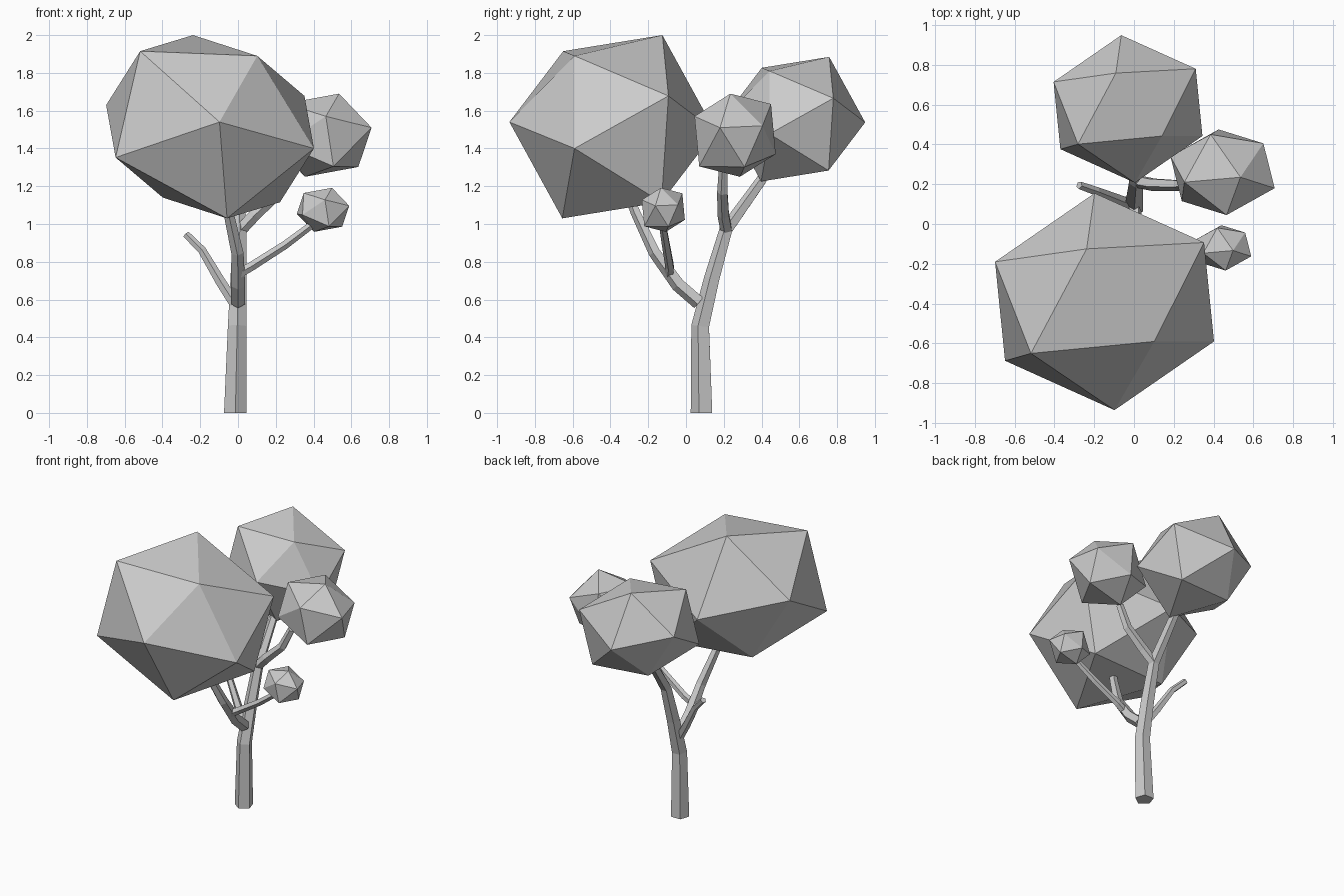
import bpy, bmesh
from math import cos, sin, pi
from mathutils import Vector

if "Cube" in bpy.data.objects:
    bpy.data.objects.remove(bpy.data.objects["Cube"])


def finish(name, bm):
    bmesh.ops.recalc_face_normals(bm, faces=bm.faces)
    mesh = bpy.data.meshes.new(name)
    bm.to_mesh(mesh)
    bm.free()
    ob = bpy.data.objects.new(name, mesh)
    bpy.context.collection.objects.link(ob)
    return ob


def limb(name, path, sides=5):
    """Tapered faceted tube; path holds (x, y, z, radius)."""
    bm = bmesh.new()
    pts = [Vector(p[:3]) for p in path]
    rings = []
    for i, p in enumerate(pts):
        t = Vector((0, 0, 0))
        if i > 0:
            t += (p - pts[i - 1]).normalized()
        if i < len(pts) - 1:
            t += (pts[i + 1] - p).normalized()
        if p.z == 0:
            t = Vector((0, 0, 1))
        q = Vector((0, 0, 1)).rotation_difference(t.normalized())
        r = path[i][3]
        ang = [2 * pi * k / sides - pi / 2 for k in range(sides)]
        rings.append([bm.verts.new(p + q @ Vector((r * cos(a), r * sin(a), 0))) for a in ang])
    for a, b in zip(rings, rings[1:]):
        for k in range(sides):
            n = (k + 1) % sides
            bm.faces.new((a[k], a[n], b[n], b[k]))
    bm.faces.new(rings[0][::-1])
    bm.faces.new(rings[-1])
    return finish(name, bm)


def foliage(name, centre, axes, scale=1.0):
    """Uneven icosahedron: six opposite vertex pairs around a centre."""
    bm = bmesh.new()
    c = Vector(centre)
    for a in axes:
        for s in (scale, -scale):
            bm.verts.new(c + s * Vector(a))
    bmesh.ops.convex_hull(bm, input=bm.verts)
    return finish(name, bm)


# Foliage: two clump shapes, each used at two sizes
big_axes = [(-.09, .265, .485), (-.55, .2, .115), (.5, .297, .163),
            (-.37, -.26, .4), (.25, -.2, .375), (.05, -.545, .025)]
small_axes = [(.09, -.025, .22), (.262, -.08, .04), (-.02, .215, -.1),
              (.205, .145, .05), (-.06, .19, .165), (.192, .05, -.168)]
foliage("front_foliage", (-.148, -.39, 1.515), big_axes)
foliage("back_foliage", (-.03, .578, 1.555), big_axes, .68)
foliage("right_foliage", (.445, .26, 1.47), small_axes)
foliage("small_foliage", (.45, -.12, 1.075), small_axes, .53)

# Trunk, bending back into the rear clump
limb("trunk", [(-.014, .088, 0, .063), (-.004, .08, .46, .052), (.003, .14, .71, .045),
               (.01, .215, .97, .038), (0, .40, 1.23, .03), (-.01, .46, 1.33, .026)])
# Branches
limb("front_branch", [(0, .07, .585, .04), (0, -.04, .68, .04), (-.003, -.165, .85, .034),
                      (-.05, -.265, 1.06, .028), (-.08, -.32, 1.2, .024)])
limb("right_branch", [(.015, .215, .97, .034), (.09, .2, 1.05, .034),
                      (.22, .195, 1.17, .03), (.29, .2, 1.31, .025)])
limb("small_branch", [(0, -.09, .735, .026), (.07, -.085, .775, .025),
                      (.25, -.105, .89, .023), (.41, -.125, 1.01, .02)])
limb("bare_twig", [(0, .09, .55, .03), (-.09, .125, .69, .028),
                   (-.19, .165, .86, .023), (-.275, .195, .945, .02)])
